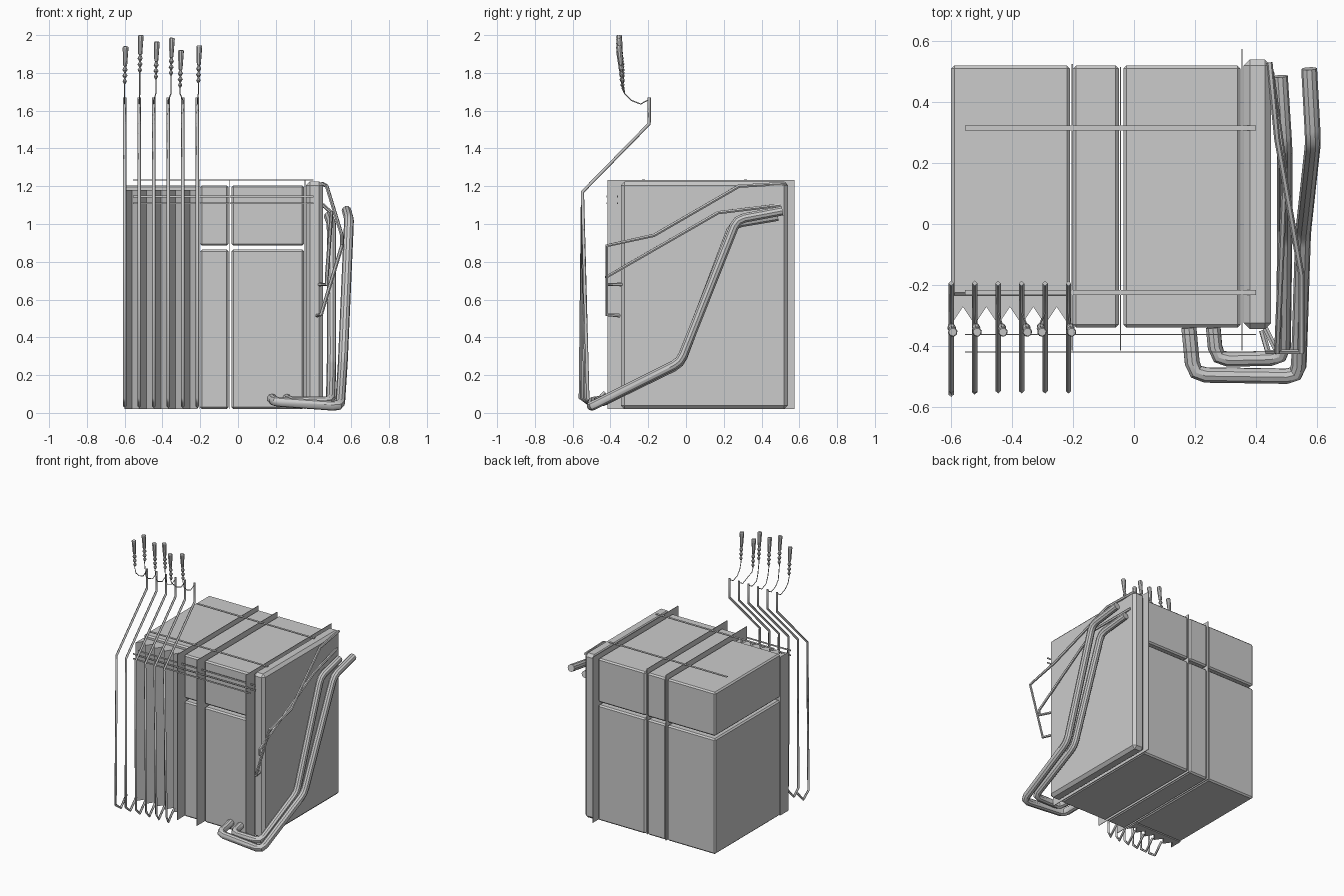
import bpy, bmesh, math
from mathutils import Vector

cube = bpy.data.objects.get("Cube")
if cube:
    bpy.data.objects.remove(cube, do_unlink=True)

grey = bpy.data.materials.new("plain_grey")
grey.use_nodes = True
grey.diffuse_color = (0.6, 0.6, 0.6, 1)
grey.node_tree.nodes["Principled BSDF"].inputs["Base Color"].default_value = (0.6, 0.6, 0.6, 1)


def add(name, mesh, smooth=False):
    ob = bpy.data.objects.new(name, mesh)
    bpy.context.collection.objects.link(ob)
    mesh.materials.clear()
    mesh.materials.append(grey)
    for p in mesh.polygons:
        p.material_index = 0
    if smooth:
        bpy.ops.object.select_all(action="DESELECT")
        ob.select_set(True)
        bpy.context.view_layer.objects.active = ob
        bpy.ops.object.shade_smooth_by_angle(angle=math.radians(35))
    return ob


def from_bmesh(name, bm, smooth=False):
    bmesh.ops.recalc_face_normals(bm, faces=bm.faces)
    mesh = bpy.data.meshes.new(name)
    bm.to_mesh(mesh)
    bm.free()
    return add(name, mesh, smooth)


def box(name, xs, ys, zs, bevel=0.0):
    bm = bmesh.new()
    bmesh.ops.create_cube(bm, size=1)
    for v in bm.verts:
        for i, (lo, hi) in enumerate((xs, ys, zs)):
            v.co[i] = hi if v.co[i] > 0 else lo
    if bevel:
        bmesh.ops.bevel(bm, geom=bm.edges[:], offset=bevel, segments=1, affect="EDGES")
    return from_bmesh(name, bm)


def tube(name, points, radius, resolution=2, smooth=True):
    cu = bpy.data.curves.new(name, "CURVE")
    cu.dimensions = "3D"
    cu.bevel_depth = radius
    cu.bevel_resolution = resolution
    cu.use_fill_caps = True
    sp = cu.splines.new("POLY")
    sp.points.add(len(points) - 1)
    for p, co in zip(sp.points, points):
        p.co = (*co, 1)
    tmp = bpy.data.objects.new(name + "_path", cu)
    bpy.context.collection.objects.link(tmp)
    bpy.context.view_layer.update()
    mesh = bpy.data.meshes.new_from_object(tmp.evaluated_get(bpy.context.evaluated_depsgraph_get()))
    bpy.data.objects.remove(tmp, do_unlink=True)
    return add(name, mesh, smooth)


def rounded(points, r):
    # Replace each inner corner by a short three-point bend
    pts = [Vector(p) for p in points]
    out = [pts[0]]
    for a, b, c in zip(pts, pts[1:], pts[2:]):
        s, e = b + (a - b).normalized() * r, b + (c - b).normalized() * r
        out += [s, s * 0.25 + b * 0.5 + e * 0.25, e]
    return out + [pts[-1]]


def lathe(name, profile, base, top, sides=8):
    bm = bmesh.new()
    base, axis = Vector(base), (Vector(top) - Vector(base))
    turn = axis.to_track_quat("Z", "Y")
    rings = []
    for r, t in profile:
        ring = []
        for k in range(sides):
            a = math.tau * k / sides
            local = Vector((r * math.cos(a), r * math.sin(a), t * axis.length))
            ring.append(bm.verts.new(base + turn @ local))
        rings.append(ring)
    for lo, hi in zip(rings, rings[1:]):
        for k in range(sides):
            j = (k + 1) % sides
            bm.faces.new((lo[k], lo[j], hi[j], hi[k]))
    bm.faces.new(rings[0])
    bm.faces.new(rings[-1])
    return from_bmesh(name, bm)


# Stacked cabinet blocks, separated by narrow gaps
columns = {"right": (-0.6, -0.21, -0.235), "middle": (-0.2, -0.05, -0.34), "left": (-0.035, 0.35, -0.34)}
for side, (x0, x1, front) in columns.items():
    box(f"{side}_lower_block", (x0, x1), (front, 0.52), (0.02, 0.865), 0.01)
    box(f"{side}_upper_block", (x0, x1), (front, 0.52), (0.885, 1.205), 0.01)
box("side_panel", (0.36, 0.45), (-0.345, 0.54), (0.02, 1.225), 0.02)

# Thin divider sheets between the columns
for name, x, back in (("right", -0.203, 0.525), ("middle", -0.044, 0.515), ("left", 0.355, 0.575)):
    box(f"{name}_divider", (x - 0.002, x + 0.002), (-0.415, back), (0.02, 1.232))

# Flat straps over the top and across the front
span = (-0.555, 0.4)
for i, y in enumerate((0.315, -0.225)):
    box(f"top_strap_{i}", span, (y - 0.008, y + 0.008), (1.231, 1.235))
for i, y in enumerate((-0.363, -0.42)):
    for j, z in enumerate((1.145, 1.11)):
        box(f"front_strap_{i}_{j}", span, (y - 0.002, y + 0.002), (z - 0.005, z + 0.005))

# Zigzag front panel with one ridge behind each prong
first, step, count = -0.6, 0.077, 6
bm = bmesh.new()
outline = [(first, -0.235)]
for i in range(count):
    outline.append((first + i * step, -0.33))
    if i < count - 1:
        outline.append((first + (i + 0.5) * step, -0.272))
outline.append((first + (count - 1) * step, -0.235))
face = bm.faces.new([bm.verts.new((x, y, 0.02)) for x, y in outline])
ext = bmesh.ops.extrude_face_region(bm, geom=[face])
for v in ext["geom"]:
    if isinstance(v, bmesh.types.BMVert):
        v.co.z = 1.18
from_bmesh("zigzag_panel", bm)

# Prongs, each with a hanging wire and a beaded handle
bead_profile = [(0.003, 0), (0.012, 0.08), (0.004, 0.15), (0.014, 0.23), (0.004, 0.3),
                (0.014, 0.38), (0.006, 0.47), (0.011, 0.5), (0.016, 0.97), (0.013, 1)]
handle_tops = (1.94, 2.0, 1.965, 1.985, 1.92, 1.945)
handle_x = (-0.6, -0.52, -0.435, -0.355, -0.307, -0.21)
for i in range(count):
    x = first + i * step
    low = -0.56 + 0.008 * i
    tube(f"prong_{i}", [(x, -0.195, 1.67), (x, -0.195, 1.53), (x, -0.548, 1.17),
                        (x, low, 0.08), (x, -0.5, 0.035), (x, -0.43, 0.11)], 0.009, 0, False)
    hx, top = handle_x[i], handle_tops[i]
    bottom = top - 0.2
    tube(f"wire_{i}", [(x, -0.195, 1.66), (x, -0.24, 1.635), (x, -0.29, 1.655),
                       (hx, -0.325, 1.69), (hx, -0.34, bottom)], 0.003, 0, False)
    lathe(f"handle_{i}", bead_profile, (hx, -0.335, bottom), (hx + 0.005, -0.355, top))

# Thick bent pipes along the side
tube("outer_pipe", rounded([(0.575, 0.51, 1.07), (0.588, 0.27, 1.025), (0.555, -0.03, 0.27),
                            (0.54, -0.5, 0.035), (0.195, -0.495, 0.06), (0.18, -0.34, 0.075)], 0.04), 0.026, 3)
tube("inner_pipe", rounded([(0.48, 0.485, 1.04), (0.495, 0.25, 1.0), (0.495, -0.03, 0.26),
                            (0.49, -0.44, 0.06), (0.27, -0.445, 0.065), (0.26, -0.34, 0.075)], 0.04), 0.025, 3)

# Slim bent rods on the side panel
tube("upper_rod", [(0.445, 0.53, 1.215), (0.47, 0.28, 1.2), (0.55, -0.17, 0.94), (0.55, -0.42, 0.885),
                   (0.44, -0.42, 0.52), (0.42, -0.35, 0.515)], 0.01, 1)
tube("lower_rod", [(0.45, 0.5, 1.1), (0.495, 0.17, 1.06), (0.47, -0.42, 0.72), (0.47, -0.42, 0.68),
                   (0.43, -0.34, 0.68)], 0.01, 1)
